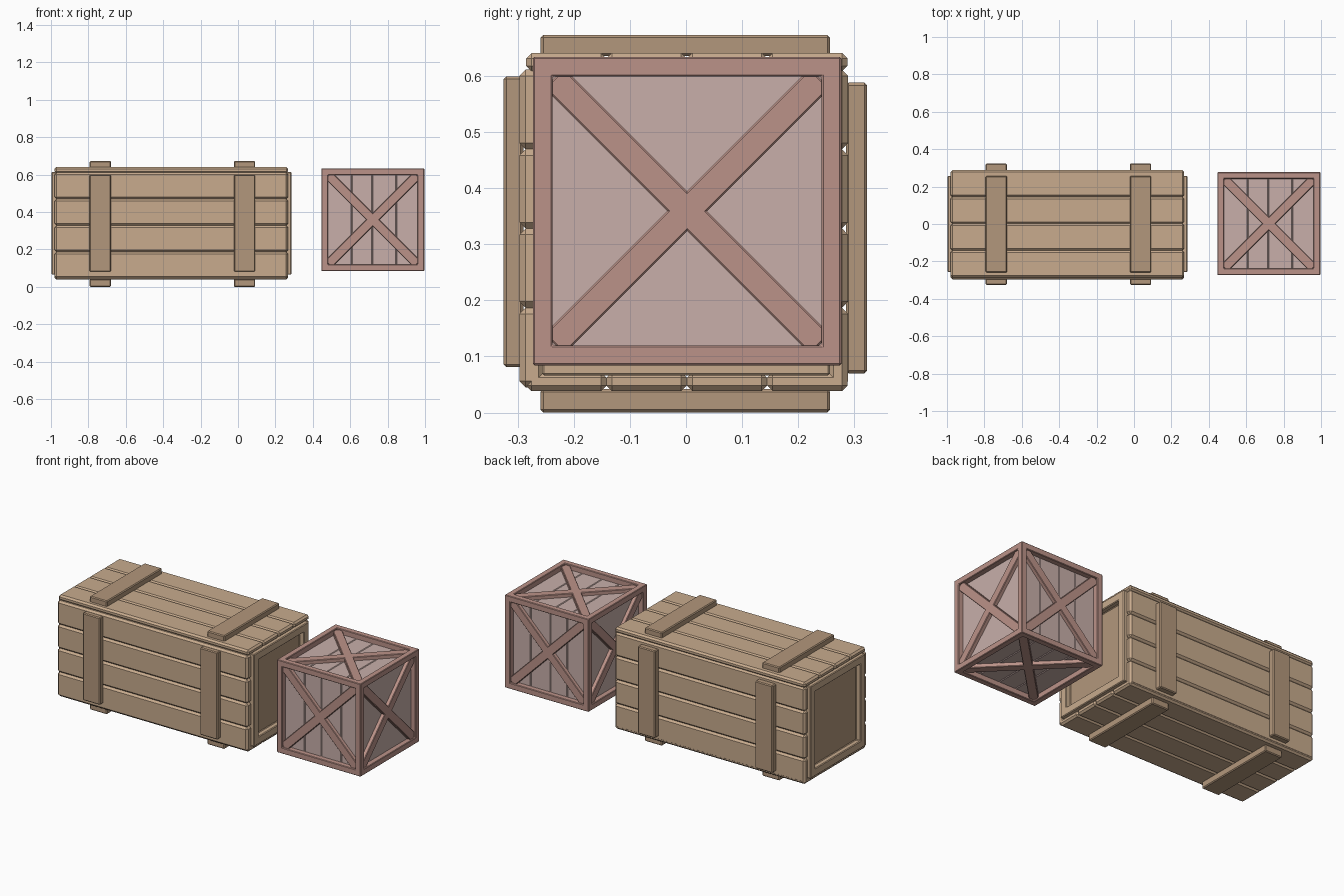
import bpy, bmesh, math
from mathutils import Matrix, Vector

if "Cube" in bpy.data.objects:
    bpy.data.objects.remove(bpy.data.objects["Cube"])


def mat(name, rgb):
    m = bpy.data.materials.new(name)
    m.diffuse_color = (*rgb, 1)
    m.use_nodes = True
    m.node_tree.nodes["Principled BSDF"].inputs["Base Color"].default_value = m.diffuse_color
    return m


PLANK = mat("tan wood", (0.58, 0.41, 0.27))
BATTEN = mat("brown wood", (0.45, 0.31, 0.20))
FRAME = mat("red wood", (0.50, 0.29, 0.25))
PANEL = mat("pale red wood", (0.58, 0.43, 0.40))


def finish(name, bm, mats, bevel):
    me = bpy.data.meshes.new(name)
    bm.to_mesh(me)
    bm.free()
    ob = bpy.data.objects.new(name, me)
    bpy.context.collection.objects.link(ob)
    for m in mats:
        me.materials.append(m)
    if bevel:
        b = ob.modifiers.new("bevel", 'BEVEL')
        b.width, b.segments, b.limit_method = bevel, 1, 'ANGLE'
    return ob


def box_bm(lo, hi):
    lo, hi = Vector(lo), Vector(hi)
    bm = bmesh.new()
    bmesh.ops.create_cube(bm, size=1, matrix=Matrix.Translation((lo + hi) / 2)
                          @ Matrix.Diagonal((*(hi - lo), 1)))
    return bm


def box(name, lo, hi, m, bevel):
    return finish(name, box_bm(lo, hi), [m], bevel)


def framed_box(name, lo, hi, mats, rim, depth, only_x, bevel):
    """Box whose faces are sunk inside a rim; sunken panels take the second material."""
    bm = box_bm(lo, hi)
    bm.normal_update()
    faces = [f for f in bm.faces if not only_x or abs(f.normal.x) > 0.9]
    bmesh.ops.inset_individual(bm, faces=faces, thickness=rim)
    for f in bmesh.ops.extrude_discrete_faces(bm, faces=faces)["faces"]:
        f.normal_update()
        bmesh.ops.translate(bm, verts=f.verts, vec=-f.normal * depth)
        f.material_index = 1
    bmesh.ops.remove_doubles(bm, verts=bm.verts, dist=1e-5)
    return finish(name, bm, mats, bevel)


# Long crate: core with sunken end panels
framed_box("long_crate_core", (-0.997, -0.257, 0.066), (0.286, 0.257, 0.613),
           [PLANK, BATTEN], 0.065, 0.03, True, 0.004)

# Long crate: four planks on each long side
X0, X1 = -0.981, 0.268
for i in range(4):
    y0, y1 = -0.285 + i * 0.1432, -0.285 + (i + 1) * 0.1432
    box(f"top_plank_{i}", (X0, y0, 0.608), (X1, y1, 0.641), PLANK, 0.01)
    box(f"bottom_plank_{i}", (X0, y0, 0.038), (X1, y1, 0.072), PLANK, 0.01)
    z0, z1 = 0.045 + i * 0.1415, 0.045 + (i + 1) * 0.1415
    box(f"front_plank_{i}", (X0, -0.297, z0), (X1, -0.252, z1), PLANK, 0.011)
    box(f"back_plank_{i}", (X0, 0.252, z0), (X1, 0.289, z1), PLANK, 0.011)

# Long crate: battens around both bands
for i, x in enumerate((-0.793, -0.022)):
    w = x + 0.114
    box(f"top_batten_{i}", (x, -0.259, 0.635), (w, 0.257, 0.673), BATTEN, 0.005)
    box(f"bottom_batten_{i}", (x, -0.259, 0.0), (w, 0.257, 0.042), BATTEN, 0.005)
    box(f"front_batten_{i}", (x, -0.325, 0.081), (w, -0.29, 0.599), BATTEN, 0.005)
    box(f"back_batten_{i}", (x, 0.285, 0.07), (w, 0.323, 0.588), BATTEN, 0.005)

# Cube crate: outer frame with sunken faces
C, H = Vector((0.721, 0.002, 0.359)), 0.275
h = Vector((H, H, H))
framed_box("cube_frame", C - h, C + h, [FRAME, PANEL], 0.05, 0.04, False, 0.003)

# Cube crate: boards filling the panels
cuts = (C.x - 0.244, 0.607, 0.718, 0.847, C.x + 0.244)
for i in range(4):
    box(f"cube_board_{i}", (cuts[i], C.y - 0.244, C.z - 0.244),
        (cuts[i + 1], C.y + 0.244, C.z + 0.244), PANEL, 0.004)

# Cube crate: diagonal cross brace on each of six faces
turns = [Matrix.Rotation(math.radians(a), 4, ax) for ax, a in
         (('X', 0), ('X', 180), ('X', 90), ('X', -90), ('Y', 90), ('Y', -90))]
for i, t in enumerate(turns):
    for j, s in enumerate((45, -45)):
        ob = box(f"cube_brace_{i}_{j}", (-0.335, -0.025, 0.235), (0.335, 0.025, 0.266),
                 FRAME, 0.003)
        ob.matrix_world = Matrix.Translation(C) @ t @ Matrix.Rotation(math.radians(s), 4, 'Z')
